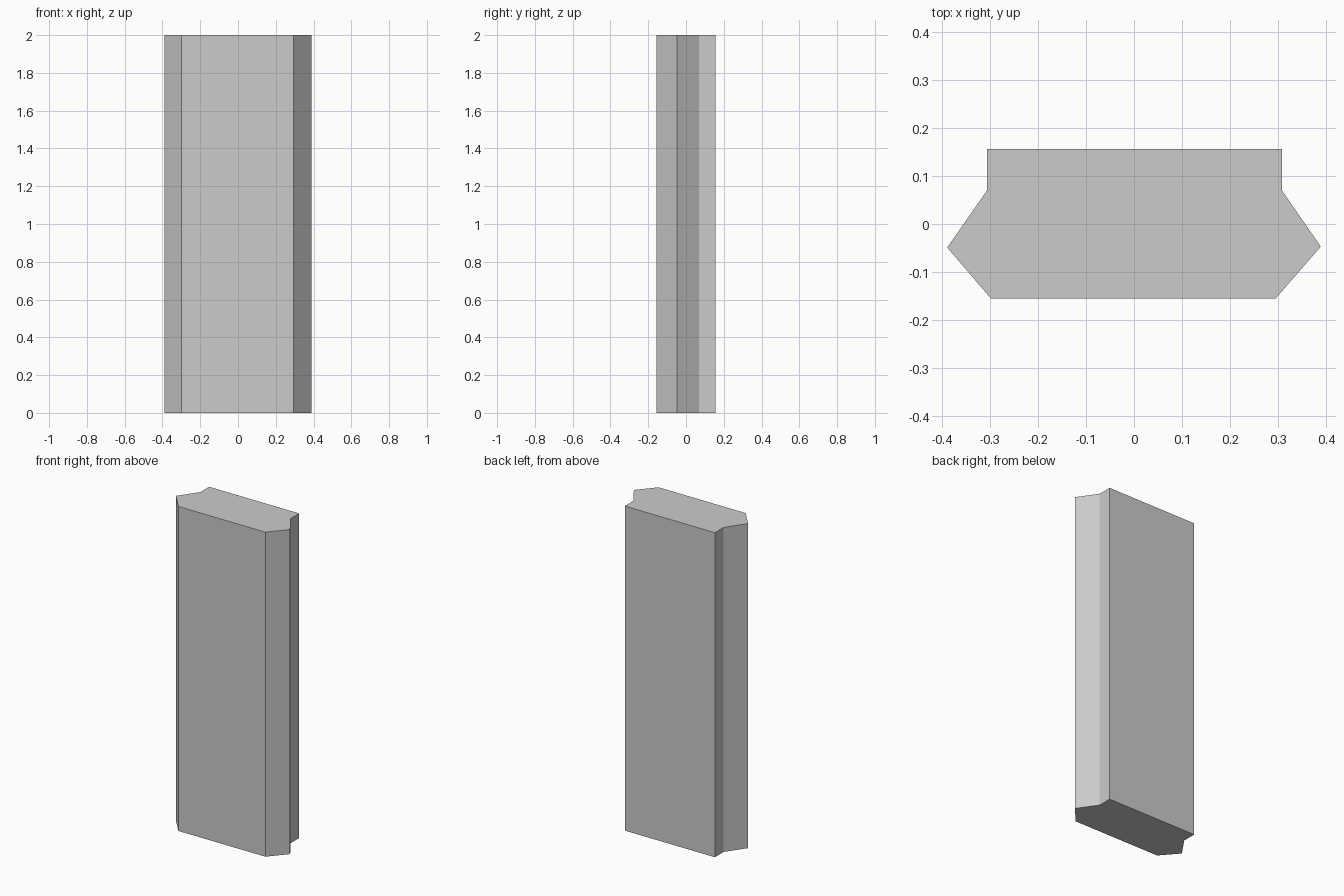
import bpy
import bmesh

if "Cube" in bpy.data.objects:
    bpy.data.objects.remove(bpy.data.objects["Cube"])

HEIGHT = 2.0

# Cross-section seen from above, counter-clockwise
PROFILE = [
    (-0.298, -0.155), (0.295, -0.155),   # front face
    (0.389, -0.047),                     # right ridge
    (0.308, 0.07), (0.308, 0.156),       # right rear step
    (-0.306, 0.156), (-0.306, 0.07),     # left rear step
    (-0.389, -0.049),                    # left ridge
]


def extrude_profile(name, points, height):
    bm = bmesh.new()
    base = bm.faces.new([bm.verts.new((x, y, 0)) for x, y in points])
    result = bmesh.ops.extrude_face_region(bm, geom=[base], use_keep_orig=True)
    top = [v for v in result["geom"] if isinstance(v, bmesh.types.BMVert)]
    bmesh.ops.translate(bm, verts=top, vec=(0, 0, height))
    bmesh.ops.recalc_face_normals(bm, faces=bm.faces)
    mesh = bpy.data.meshes.new(name)
    bm.to_mesh(mesh)
    bm.free()
    obj = bpy.data.objects.new(name, mesh)
    bpy.context.collection.objects.link(obj)
    return obj


# Upright slab with pointed sides
extrude_profile("pillar_slab", PROFILE, HEIGHT)
